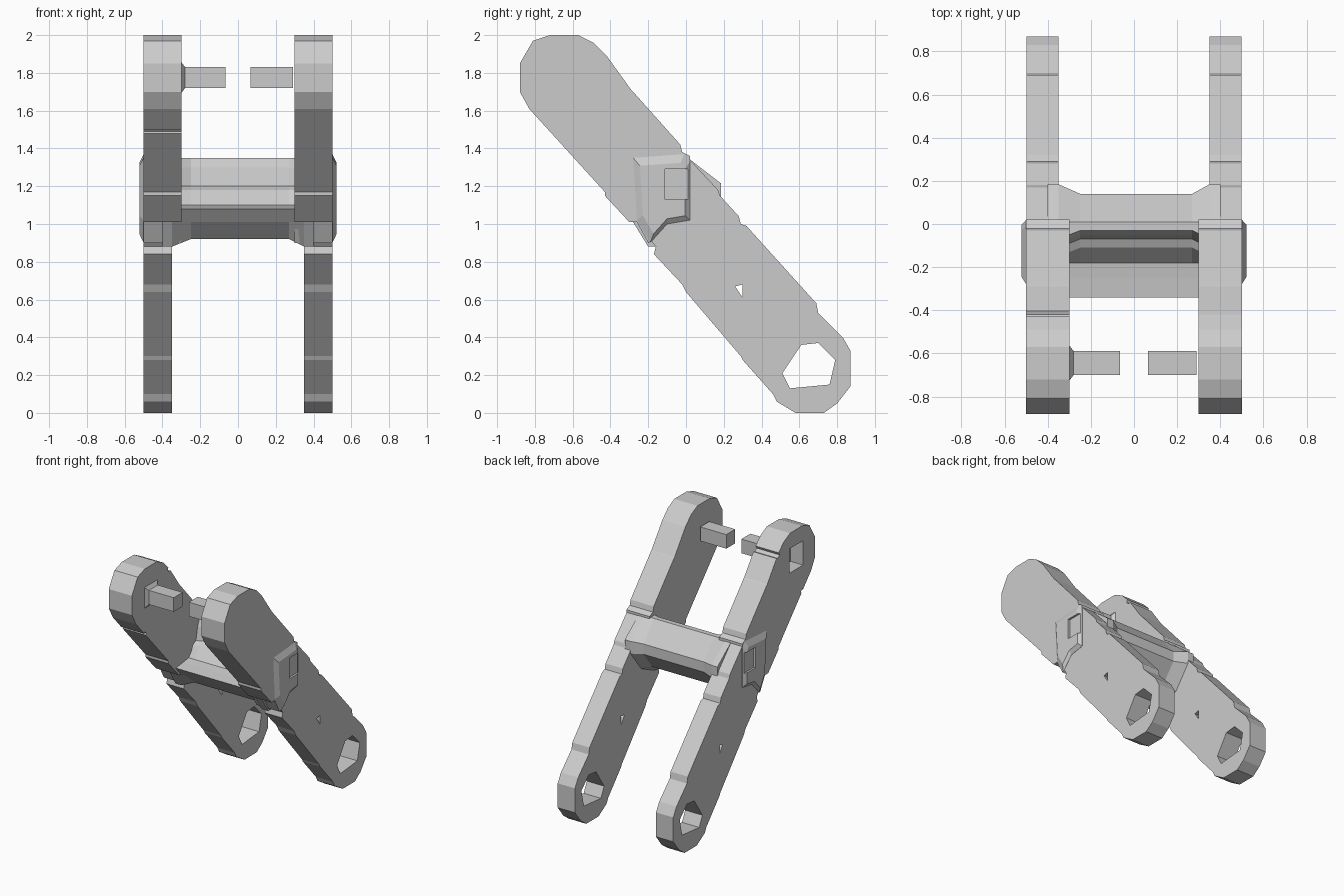
import bpy, bmesh

if "Cube" in bpy.data.objects:
    bpy.data.objects.remove(bpy.data.objects["Cube"])

GREY = (0.6, 0.6, 0.6, 1)
mat = bpy.data.materials.new("plain grey")
mat.use_nodes = True
mat.diffuse_color = GREY
mat.node_tree.nodes["Principled BSDF"].inputs["Base Color"].default_value = GREY


def loft(name, sections):
    """Closed solid through (x, profile) sections; profiles are (y, z) points."""
    bm = bmesh.new()
    rings = [[bm.verts.new((x, y, z)) for y, z in prof] for x, prof in sections]
    n = len(rings[0])
    for a, b in zip(rings, rings[1:]):
        for i in range(n):
            j = (i + 1) % n
            bm.faces.new((a[i], a[j], b[j], b[i]))
    bm.faces.new(rings[0])
    bm.faces.new(rings[-1])
    bmesh.ops.recalc_face_normals(bm, faces=bm.faces)
    me = bpy.data.meshes.new(name)
    bm.to_mesh(me)
    bm.free()
    me.materials.append(mat)
    ob = bpy.data.objects.new(name, me)
    bpy.context.collection.objects.link(ob)
    return ob


def extrude(name, prof, x0, x1):
    return loft(name, [(x0, prof), (x1, prof)])


def cut(ob, prof, x0, x1):
    """Remove an extruded profile from an object."""
    tool = extrude("cutter", prof, x0, x1)
    tool.hide_render = True
    mod = ob.modifiers.new("cut", 'BOOLEAN')
    mod.operation, mod.solver, mod.object = 'DIFFERENCE', 'EXACT', tool
    bpy.context.view_layer.objects.active = ob
    bpy.ops.object.modifier_apply(modifier=mod.name)
    bpy.data.objects.remove(tool)


def rect(y0, y1, z0, z1):
    return [(y0, z0), (y1, z0), (y1, z1), (y0, z1)]


def scaled(prof, centre, f):
    return [(centre[0] + (y - centre[0]) * f, centre[1] + (z - centre[1]) * f) for y, z in prof]


# Side profiles
head = [(-.42, 1.89), (-.49, 1.96), (-.57, 2), (-.72, 2), (-.81, 1.97),
        (-.88, 1.85), (-.88, 1.7), (-.83, 1.61)]
upper = head + [(-.43, 1.17), (-.43, 1.15), (-.3, 1.01), (-.26, 1.01), (-.2, .9),
                (-.1, 1), (.02, 1.03), (.02, 1.36), (-.02, 1.38), (-.03, 1.42),
                (-.28, 1.7), (-.29, 1.71)]
lower = [(-.1, 1.3), (.02, 1.34), (.17, 1.18), (.18, 1.15), (.28, 1.04), (.29, 1),
         (.32, .99), (.69, .58), (.7, .53), (.83, .4), (.87, .33), (.87, .14),
         (.8, .05), (.73, 0), (.58, 0), (.48, .06), (.46, .1), (.3, .28), (.29, .3),
         (0, .64), (-.02, .68), (-.17, .84), (-.16, .88), (-.2, .93)]
eye = [(.51, .21), (.55, .13), (.76, .15), (.79, .28), (.7, .37), (.61, .36)]
slit = [(.26, .67), (.3, .68), (.3, .61)]
boss = [(-.28, 1.35), (-.01, 1.37), (.02, 1.33), (.02, 1.02), (-.1, 1),
        (-.19, .9), (-.26, 1.02)]
socket = rect(-.11, .01, 1.13, 1.29)

for side, s in (("right", -1), ("left", 1)):
    # Upper arm and its pin
    arm = extrude(side + "_upper_arm", upper, s * .3, s * .5)
    if s < 0:
        # Neck grooves and outer pocket of the open arm
        cut(arm, [(-.42, 1.92), (-.44, 1.88), (-.42, 1.86), (-.3, 1.9)], -.6, 0)
        cut(arm, [(-.74, 1.48), (-.72, 1.51), (-.7, 1.49), (-.8, 1.4)], -.6, 0)
        cut(arm, rect(-.73, -.56, 1.69, 1.88), -.6, -.39)
        loft("pin_collar", [(-.31, rect(-.74, -.55, 1.68, 1.87)),
                            (-.28, rect(-.7, -.59, 1.72, 1.83))])
    extrude(side + "_pin", rect(-.7, -.59, 1.72, 1.83), s * .29, s * .065)

    # Lower arm with end eye and small slit
    arm = extrude(side + "_lower_arm", lower, s * .35, s * .499)
    cut(arm, eye, s * .3, s * .6)
    cut(arm, slit, s * .3, s * .6)

    # Tapered boss on the outside of the hinge
    b = loft(side + "_boss", [(s * .48, boss), (s * .5, boss),
                              (s * .522, scaled(boss, (-.1, 1.14), .8))])
    cut(b, socket, s * .507, s * .6)

# Stepped cross bar, flaring into the arms
bar = [(-.34, 1.08), (-.25, 1.09), (-.18, 1.1), (-.11, 1.18), (-.07, 1.2), (-.05, 1.3),
       (-.03, 1.35), (.01, 1.35), (.14, 1.2), (.14, 1.12), (.03, .98), (-.1, .92),
       (-.18, .92), (-.28, 1.01)]
grown = scaled(bar, (-.08, 1.12), 1.2)
flare = [g if b[1] < 1 and b[0] > -.2 or b[0] > .1 else b for b, g in zip(bar, grown)]
flare = [(y, z) if z < 1.12 or y > 0 else (y - .04, z) for y, z in flare]
loft("cross_bar", [(-.4, flare), (-.35, flare), (-.25, bar), (.27, bar), (.35, flare), (.4, flare)])
